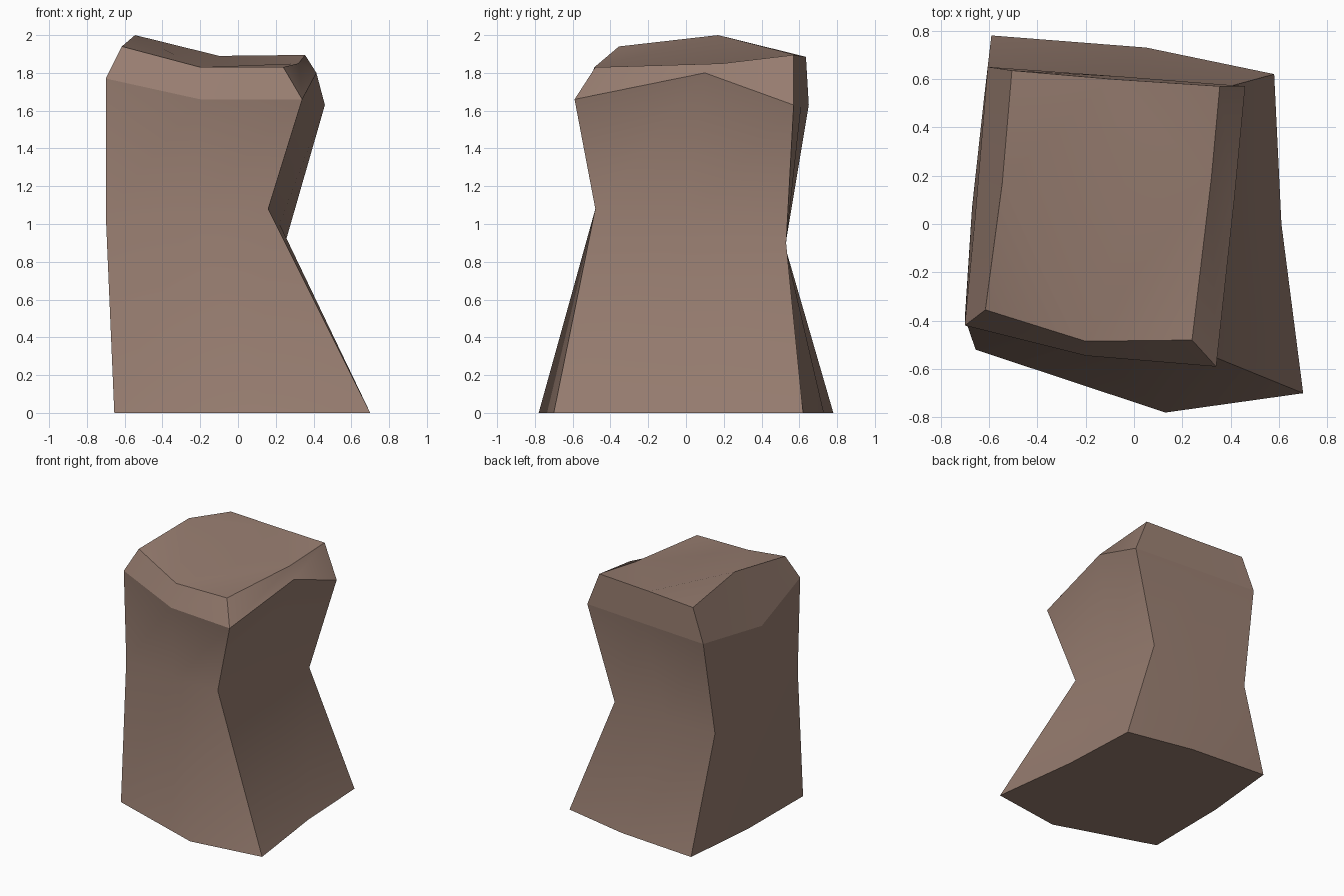
import bpy
import bmesh

default_cube = bpy.data.objects.get("Cube")
if default_cube:
    bpy.data.objects.remove(default_cube, do_unlink=True)


def make_material(name, colour):
    material = bpy.data.materials.new(name)
    material.use_nodes = True
    material.diffuse_color = colour
    shader = material.node_tree.nodes["Principled BSDF"]
    shader.inputs["Base Color"].default_value = colour
    shader.inputs["Roughness"].default_value = 0.9
    return material


# Cross-sections of the boulder: corners alternate with side midpoints,
# running front right, right, back right, back, back left, left, front left, front
base = [(.7, -.7, 0), (.61, 0, 0), (.58, .62, 0), (.05, .73, 0),
        (-.59, .78, 0), (-.65, .16, 0), (-.655, -.52, 0), (.13, -.78, 0)]
waist = [(.16, -.48, 1.08), (.22, 0, 1), (.25, .53, .9), (-.19, .525, .88),
         (-.62, .525, .88), (-.67, .07, .96), (-.7, -.39, 1.05), (-.24, -.46, 1.06)]
shoulder = [(.34, -.59, 1.66), (.415, .1, 1.8), (.46, .57, 1.63), (-.05, .61, 1.63),
            (-.605, .65, 1.63), (-.66, 0, 1.54), (-.7, -.42, 1.77), (-.2, -.545, 1.66)]
crown = [(.24, -.48, 1.83), (.32, .19, 1.85), (.355, .57, 1.895), (-.1, .6, 1.89),
         (-.505, .635, 1.885), (-.545, .17, 2), (-.615, -.355, 1.94), (-.2, -.485, 1.83)]
dip = (-.02, .05, 1.825)


def build_boulder(name, sections, centre, material):
    bm = bmesh.new()
    rings = [[bm.verts.new(point) for point in section] for section in sections]
    count = len(rings[0])

    # Sides and bevelled shoulder
    for lower, upper in zip(rings, rings[1:]):
        for i in range(count):
            j = (i + 1) % count
            bm.faces.new((lower[i], lower[j], upper[j], upper[i]))

    # Flat underside, and a top of four quads meeting in a shallow dip
    bm.faces.new(list(reversed(rings[0])))
    middle = bm.verts.new(centre)
    top = rings[-1]
    for i in range(0, count, 2):
        bm.faces.new((top[i - 1], top[i], top[i + 1], middle))

    for face in bm.faces:
        face.smooth = True

    # Keep the rims and the four upright corners crisp
    creases = []
    for ring in (rings[0], rings[-2], rings[-1]):
        creases += [(ring[i - 1], ring[i]) for i in range(count)]
    for lower, upper in zip(rings, rings[1:]):
        creases += [(lower[i], upper[i]) for i in range(0, count, 2)]
    for pair in creases:
        bm.edges.get(pair).smooth = False

    bmesh.ops.recalc_face_normals(bm, faces=bm.faces)
    mesh = bpy.data.meshes.new(name)
    bm.to_mesh(mesh)
    bm.free()
    mesh.materials.append(material)
    boulder = bpy.data.objects.new(name, mesh)
    bpy.context.collection.objects.link(boulder)
    return boulder


stone = make_material("brown_stone", (.31, .205, .162, 1))
build_boulder("boulder", [base, waist, shoulder, crown], dip, stone)
